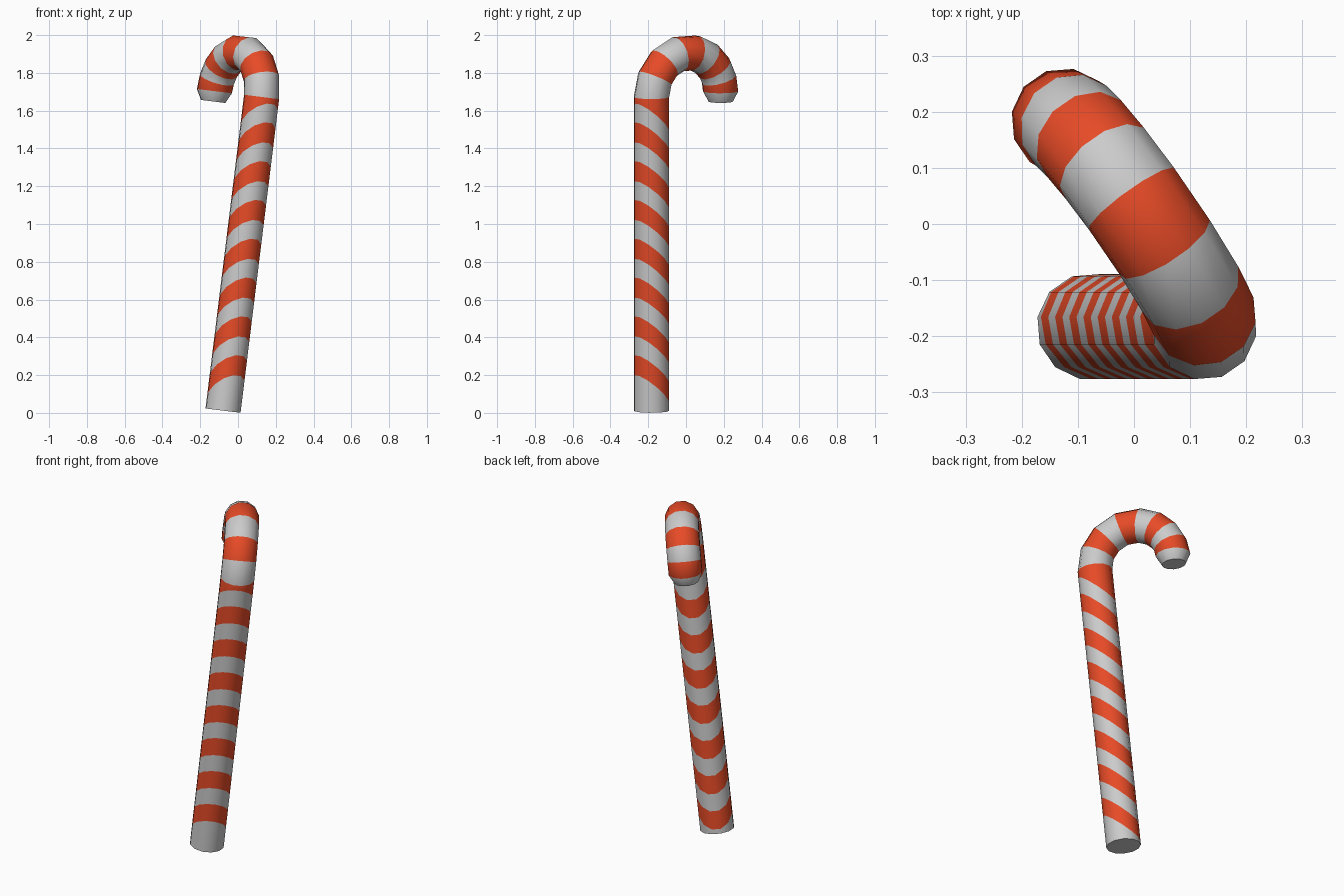
import bpy, bmesh, math
from mathutils import Vector

if "Cube" in bpy.data.objects:
    bpy.data.objects.remove(bpy.data.objects["Cube"])

SIDES, R, HOOK = 12, 0.095, 0.222
axis = Vector((0.122, 0, 0.9925)).normalized()      # leaning shaft direction
out = Vector((-0.25, 0.366, 0.0307)).normalized()   # direction the hook reaches
side = axis.cross(out)
centre = Vector((0, 0, 1.688))                      # centre of the hook arc
top = centre - out * HOOK
length = (top.z - 0.012) / axis.z
base = top - axis * length

bm = bmesh.new()


def ring(c, u, tangent, r=R, slope=0.0):
    """Ring of vertices, optionally slanted along the tangent."""
    verts = []
    for i in range(SIDES):
        a = 2 * math.pi * (i + 0.5) / SIDES
        x, y = r * math.cos(a), r * math.sin(a)
        verts.append(bm.verts.new(c + u * x + side * y - tangent * slope * x))
    return verts


# Shaft: flat base, then slanted stripe boundaries
rings = [(ring(base, out, axis), 0)]
for k in range(8):
    s = 0.11 + 0.207 * k
    rings.append((ring(base + axis * s, out, axis, slope=0.9), 1))
    if k < 7:
        rings.append((ring(base + axis * (s + 0.107), out, axis, slope=0.9), 0))

# Hook: alternating stripes around the arc
for k, deg in enumerate((0, 26, 51, 77, 104, 126, 146, 163, 180)):
    t = math.radians(deg)
    u = out * math.cos(t) - axis * math.sin(t)
    tangent = axis * math.cos(t) + out * math.sin(t)
    rings.append((ring(centre - u * HOOK, u, tangent), k % 2))

# Tapered tip
end = centre + out * HOOK
rings.append((ring(end - axis * 0.055, -out, -axis, r=0.066), 0))

# Skin the rings; each ring carries the colour of the band after it
for (a, colour), (b, _) in zip(rings, rings[1:]):
    for i in range(SIDES):
        j = (i + 1) % SIDES
        bm.faces.new((a[i], a[j], b[j], b[i])).material_index = colour
bm.faces.new(rings[0][0][::-1])
bm.faces.new(rings[-1][0])
bmesh.ops.recalc_face_normals(bm, faces=bm.faces)

mesh = bpy.data.meshes.new("striped_candy_stick")
bm.to_mesh(mesh)
bm.free()
for name, col in (("white", (0.8, 0.8, 0.8, 1)), ("red", (0.8, 0.07, 0.02, 1))):
    mat = bpy.data.materials.new(name)
    mat.diffuse_color = col
    mat.use_nodes = True
    mat.node_tree.nodes["Principled BSDF"].inputs["Base Color"].default_value = mat.diffuse_color
    mesh.materials.append(mat)
obj = bpy.data.objects.new("striped_candy_stick", mesh)
bpy.context.collection.objects.link(obj)
bpy.context.view_layer.objects.active = obj
obj.select_set(True)
bpy.ops.object.shade_smooth_by_angle(angle=math.radians(50))
